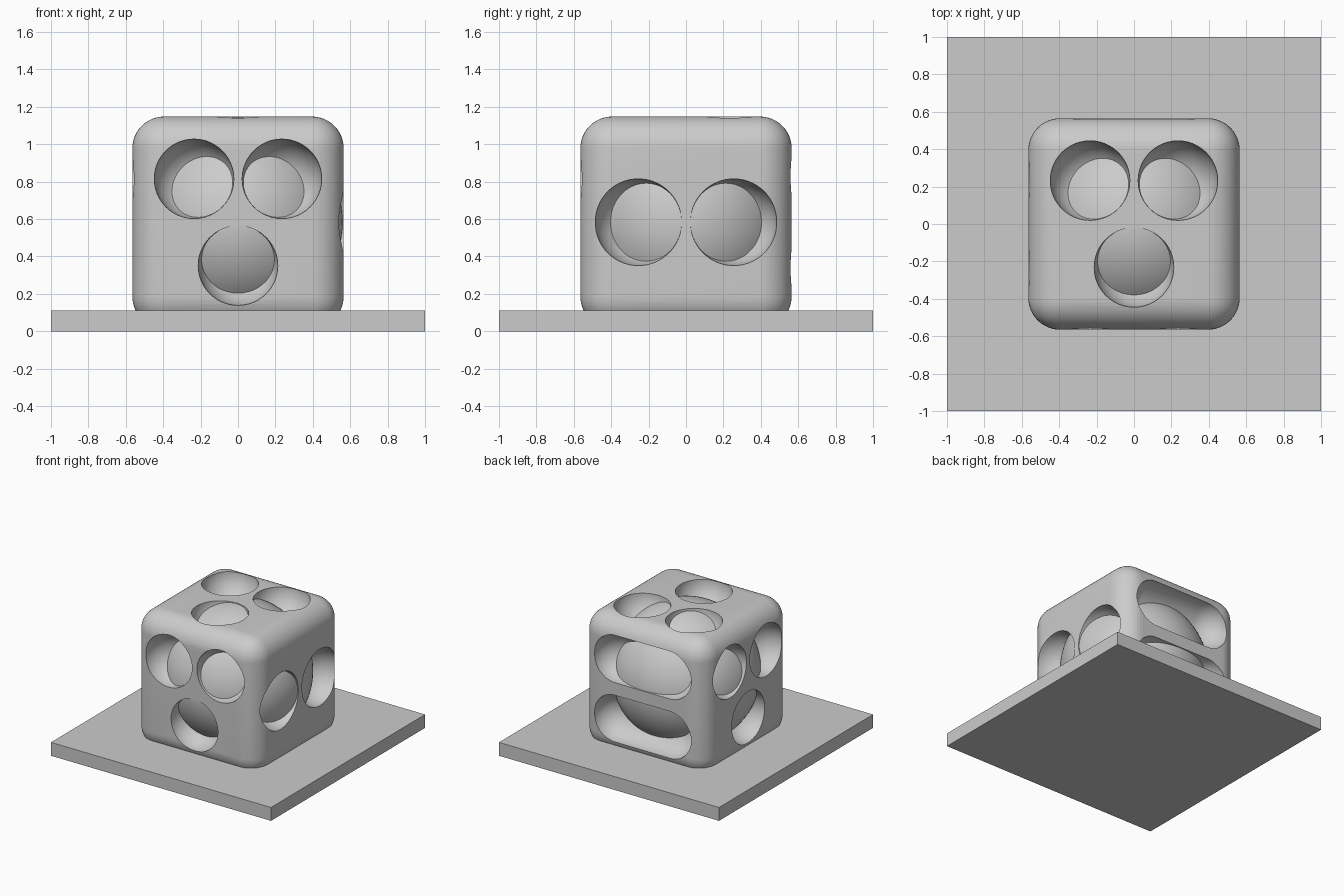
import bpy, bmesh, math
from mathutils import Matrix, Vector

old = bpy.data.objects.get("Cube")
if old:
    bpy.data.objects.remove(old, do_unlink=True)

HALF, MID = 0.565, 0.583      # half width and centre height of the block
ROUND = 0.17

grey = bpy.data.materials.new("light_grey")
grey.use_nodes = True
colour = (0.6, 0.6, 0.6, 1)
grey.diffuse_color = colour
grey.node_tree.nodes["Principled BSDF"].inputs["Base Color"].default_value = colour


def add_object(name, bm):
    mesh = bpy.data.meshes.new(name)
    bm.to_mesh(mesh)
    bm.free()
    mesh.materials.append(grey)
    obj = bpy.data.objects.new(name, mesh)
    bpy.context.collection.objects.link(obj)
    return obj


def box(name, size, z):
    bm = bmesh.new()
    bmesh.ops.create_cube(bm, size=1, matrix=Matrix.Translation((0, 0, z)) @ Matrix.Diagonal((*size, 1)))
    return add_object(name, bm)


def activate(obj):
    bpy.ops.object.select_all(action="DESELECT")
    obj.select_set(True)
    bpy.context.view_layer.objects.active = obj


def dimple(bm, centre, radius, stretch=0.0):
    """Ball shaped cutter, pulled apart along x into a capsule if stretched."""
    ball = bmesh.ops.create_uvsphere(bm, u_segments=48, v_segments=24, radius=radius)
    turn = Matrix.Rotation(math.pi / 2, 3, "Y") @ Matrix.Rotation(math.radians(3.75), 3, "Z")
    for v in ball["verts"]:
        v.co = turn @ v.co
        # The pulled ring sits between the two halves
        if stretch:
            v.co.x += stretch if v.co.x > 0.0001 else -stretch
        v.co += centre


# Base plate
box("base_plate", (2, 2, 0.11), 0.055)

# Rounded block
block = box("rounded_block", (2 * HALF,) * 3, MID)
activate(block)
bevel = block.modifiers.new("round_edges", "BEVEL")
bevel.width, bevel.segments = ROUND, 12
bpy.ops.object.modifier_apply(modifier=bevel.name)

# Dimple cutters: three on the front, top and -x face, two on the +x face
cutters = bmesh.new()
trio = [(-0.235, 0.232), (0.235, 0.232), (0, -0.232)]
for a, b in trio:
    for place in ((a, -HALF, b), (a, b, HALF), (-HALF, a, b)):
        dimple(cutters, Vector(place) + Vector((0, 0, MID)), 0.213)
for side in (-1, 1):
    dimple(cutters, Vector((HALF, side * 0.255, MID)), 0.232)
    # Long slots on the back
    dimple(cutters, Vector((0, HALF, MID + side * 0.245)), 0.195, 0.245)
cutter = add_object("dimple_cutter", cutters)
cutter.hide_render = True

cut = block.modifiers.new("dimples", "BOOLEAN")
cut.operation, cut.solver, cut.object = "DIFFERENCE", "EXACT", cutter
activate(block)
bpy.ops.object.modifier_apply(modifier=cut.name)
bpy.data.objects.remove(cutter, do_unlink=True)
bpy.ops.object.shade_smooth_by_angle(angle=math.radians(30))

# Inner ball showing through the dimples
bm = bmesh.new()
bmesh.ops.create_uvsphere(bm, u_segments=96, v_segments=48, radius=0.56,
                          matrix=Matrix.Translation((0, 0, MID)))
ball = add_object("inner_ball", bm)
activate(ball)
bpy.ops.object.shade_smooth_by_angle(angle=math.radians(30))
